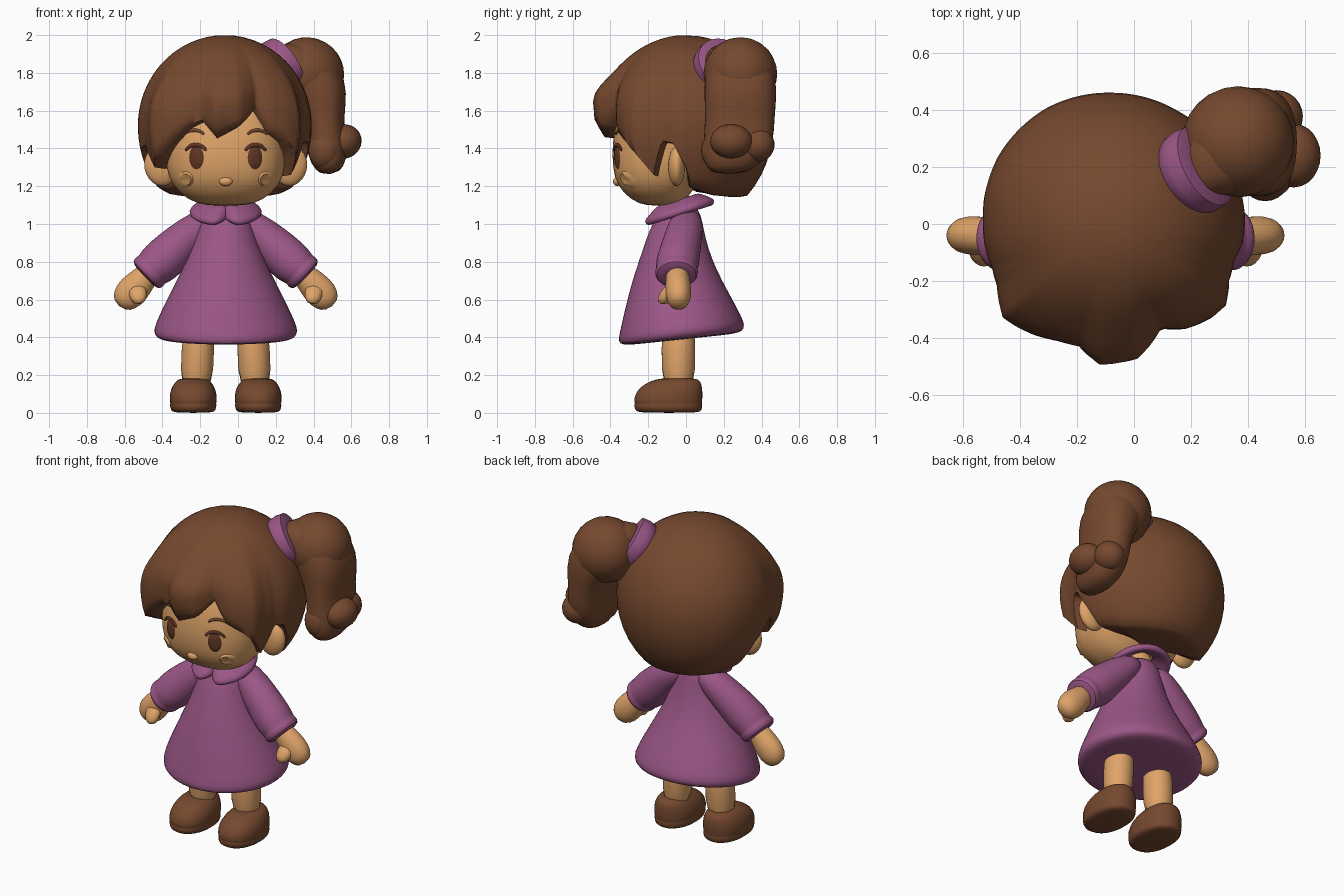
import bpy, bmesh, math
from mathutils import Vector
from mathutils.bvhtree import BVHTree

cube = bpy.data.objects.get("Cube")
if cube:
    bpy.data.objects.remove(cube, do_unlink=True)

CX = -0.065  # body centre line
Y, Z = Vector((0, 1, 0)), Vector((0, 0, 1))


def material(name, rgb):
    m = bpy.data.materials.new(name)
    m.use_nodes = True
    m.diffuse_color = (*rgb, 1)
    bsdf = next(n for n in m.node_tree.nodes if n.type == 'BSDF_PRINCIPLED')
    bsdf.inputs["Base Color"].default_value = (*rgb, 1)
    return m


SKIN = material("skin", (0.74, 0.37, 0.14))
BROWN = material("brown hair", (0.18, 0.066, 0.028))
PURPLE = material("purple cloth", (0.33, 0.095, 0.24))
DARK = material("dark eye brown", (0.12, 0.038, 0.018))


def finish(name, bm, mat, subsurf=0, angle=60):
    bmesh.ops.recalc_face_normals(bm, faces=bm.faces)
    me = bpy.data.meshes.new(name)
    bm.to_mesh(me)
    bm.free()
    me.materials.append(mat)
    me.shade_smooth()
    me.set_sharp_from_angle(angle=math.radians(angle))
    ob = bpy.data.objects.new(name, me)
    bpy.context.collection.objects.link(ob)
    if subsurf:
        mod = ob.modifiers.new("smooth", 'SUBSURF')
        mod.levels = mod.render_levels = subsurf
    return ob


def bridge(bm, rings):
    n = len(rings[0])
    for a, b in zip(rings, rings[1:]):
        for i in range(n):
            j = (i + 1) % n
            bm.faces.new((a[i], a[j], b[j], b[i]))


def loft(name, rings, mat, upright=False, power=2.0, n=20, side=1, cx=CX, warp=None):
    """Rings are (dx, y, z, width radius, depth radius) along a path."""
    bm = bmesh.new()
    pts = [Vector((cx + side * r[0], r[1], r[2])) for r in rings]
    loops = []
    for k, (p, r) in enumerate(zip(pts, rings)):
        t = Z if upright else (pts[min(k + 1, len(pts) - 1)] - pts[max(k - 1, 0)])
        u = Y.cross(t).normalized()
        loop = []
        for i in range(n):
            a = math.tau * i / n
            c, s = (math.copysign(abs(v) ** (2 / power), v) for v in (math.cos(a), math.sin(a)))
            co = p + u * r[3] * c + Y * r[4] * s
            loop.append(bm.verts.new(warp(co) if warp else co))
        loops.append(loop)
    bridge(bm, loops)
    bm.faces.new(loops[0])
    bm.faces.new(loops[-1])
    return finish(name, bm, mat, 1)


def blob(name, loc, size, mat, rot=(0, 0, 0)):
    bm = bmesh.new()
    bmesh.ops.create_uvsphere(bm, u_segments=24, v_segments=14, radius=1)
    ob = finish(name, bm, mat)
    ob.location, ob.scale, ob.rotation_euler = loc, size, rot


# Head: z, half width, front y, back y
HEAD = [(1.095, .1, -.21, -.05), (1.125, .2, -.29, -.0), (1.2, .285, -.365, .05),
        (1.3, .32, -.392, .13), (1.45, .33, -.392, .2), (1.6, .32, -.355, .22),
        (1.75, .25, -.25, .2)]
head = loft("head", [(0, (f + b) / 2, z, w, (b - f) / 2) for z, w, f, b in HEAD],
            SKIN, upright=True, power=2.35, n=32)
loft("neck", [(0, -.03, z, .075, .075) for z in (1.0, 1.08, 1.16)], SKIN, upright=True)

# Face details follow the head surface
bpy.context.view_layer.update()
surface = BVHTree.FromObject(head, bpy.context.evaluated_depsgraph_get())


def on_face(dx, z, lift):
    hit = surface.ray_cast(Vector((CX + dx, -1, z)), Y)[0]
    return hit - Y * lift


def face_disc(name, dx, z, rx, rz, mat, lifts):
    bm = bmesh.new()
    centre = bm.verts.new(on_face(dx, z, lifts[0]))
    rings = []
    for k, lift in enumerate(lifts[1:], 1):
        f = k / (len(lifts) - 1)
        rings.append([bm.verts.new(on_face(dx + rx * f * math.cos(a), z + rz * f * math.sin(a), lift))
                      for a in (math.tau * i / 24 for i in range(24))])
    for i in range(24):
        bm.faces.new((centre, rings[0][i], rings[0][(i + 1) % 24]))
    bridge(bm, rings)
    finish(name, bm, mat)


def face_arc(name, dx, z, w, h, thick, mat):
    pts = []
    for i in range(9):
        a = math.pi * (.1 + .8 * i / 8)
        p = on_face(dx + w * math.cos(a), z + h * math.sin(a), .004)
        t = thick * (.4 + .6 * math.sin(a))
        pts.append((p.x, p.y, p.z, t, .007))
    loft(name, pts, mat, n=8, cx=0)


for side, label in ((-1, "right"), (1, "left")):
    face_disc(label + "_eye", side * .155, 1.352, .042, .068, DARK, (.008, .008, .007, -.002))
    face_arc(label + "_lash", side * .158, 1.37, .058, .05, .012, DARK)
    face_arc(label + "_brow", side * .168, 1.462, .056, .035, .01, BROWN)
    face_disc(label + "_cheek", side * .215, 1.235, .046, .046, SKIN, (.006, .007, .014, -.004))

    # Ear tucked against the hair
    blob(label + "_ear", (CX + side * .345, -.05, 1.305), (.085, .045, .105), SKIN, (0, side * .25, 0))

    # Sleeve gathered into a soft cuff, then the hand
    loft(label + "_sleeve", [(.05, .0, 1.05, .05, .07), (.13, .0, .995, .09, .095),
         (.25, -.025, .89, .108, .107), (.32, -.04, .82, .118, .115), (.37, -.048, .778, .112, .115),
         (.392, -.049, .758, .1, .108), (.4, -.05, .75, .108, .117), (.425, -.05, .727, .104, .112),
         (.43, -.05, .722, .06, .065)], PURPLE, side=side)
    loft(label + "_hand", [(.37, -.045, .78, .05, .05), (.43, -.045, .715, .07, .065),
         (.49, -.04, .65, .088, .07), (.535, -.04, .6, .078, .066), (.565, -.04, .565, .04, .035)],
         SKIN, side=side)
    loft(label + "_thumb", [(.475, -.05, .70, .04, .03), (.47, -.09, .65, .05, .042),
         (.46, -.115, .605, .046, .04), (.455, -.12, .575, .022, .022)], SKIN, side=side)

    # Leg and shoe
    loft(label + "_leg", [(.14, -.04, .5, .084, .09), (.147, -.04, .35, .086, .09),
         (.157, -.04, .1, .092, .092)], SKIN, upright=True, side=side)
    shoe = [(.0, .1, -.25, .07), (.012, .12, -.27, .085), (.042, .125, -.277, .088),
            (.05, .121, -.27, .084), (.06, .126, -.279, .088), (.11, .125, -.268, .089),
            (.15, .107, -.228, .085), (.178, .083, -.165, .07), (.183, .055, -.12, .04)]
    loft(label + "_shoe", [(.172, (f + b) / 2, z, w, (b - f) / 2) for z, w, f, b in shoe],
         BROWN, upright=True, power=2.2, side=side, n=24)

blob("nose", on_face(0, 1.225, 0), (.036, .022, .024), SKIN)


# Dress with a tilted hem and closed underside
def tilt(co):
    co.z += .106 * (co.y + .02) * max(0, min(1, (.95 - co.z) / .4))
    return co


DRESS = [(1.1, .09, -.11, .05), (1.05, .125, -.15, .08), (.97, .15, -.195, .095),
         (.88, .18, -.225, .115), (.75, .235, -.275, .16), (.6, .315, -.32, .235),
         (.47, .376, -.35, .3), (.43, .384, -.36, .312), (.4, .37, -.355, .305),
         (.388, .33, -.31, .26), (.39, .15, -.15, .1)]
loft("dress", [(0, (f + b) / 2, z, w, (b - f) / 2) for z, w, f, b in DRESS],
     PURPLE, upright=True, n=28, warp=tilt)

# Rounded two-lobe collar, open at the front
bm = bmesh.new()
rings = []
for f in (0, .35, .7, 1):
    ring = []
    for i in range(64):
        a = math.tau * i / 64
        off = math.atan2(math.cos(a), -math.sin(a))
        notch = 1 - .5 * math.exp(-(off / .2) ** 2)
        reach = .08 + f * (.188 * notch - .08)
        x, y = reach * math.cos(a), reach * math.sin(a)
        ring.append(bm.verts.new((CX + x, y - .04, 1.12 - .07 * f ** 1.3 + .31 * y)))
    rings.append(ring)
bridge(bm, rings)
collar = finish("collar", bm, PURPLE)
solid = collar.modifiers.new("thickness", 'SOLIDIFY')
solid.thickness, solid.offset = .042, 0
collar.modifiers.new("round", 'SUBSURF').levels = 1

# Hair cap: direction in degrees, reach, bottom edge height
EDGE = [(0, .46, 1.3), (4, .46, 1.2), (30, .46, 1.16), (60, .455, 1.15), (90, .46, 1.15),
        (120, .47, 1.15), (150, .47, 1.16), (168, .465, 1.2), (178, .46, 1.33), (188, .46, 1.4),
        (200, .455, 1.42), (208, .465, 1.3), (220, .51, 1.36), (230, .49, 1.43), (244, .455, 1.52),
        (254, .44, 1.55), (264, .485, 1.46), (280, .47, 1.52), (294, .4, 1.62), (304, .445, 1.49),
        (316, .475, 1.44), (324, .485, 1.38), (334, .45, 1.26), (343, .44, 1.44), (351, .455, 1.43),
        (360, .46, 1.3)]


def hair_edge(deg):
    for (a, ra, za), (b, rb, zb) in zip(EDGE, EDGE[1:]):
        if a <= deg <= b:
            t = (deg - a) / (b - a)
            return ra + (rb - ra) * t, za + (zb - za) * t


bm = bmesh.new()
SEG, ROWS, MID, UP, DOWN = 180, 18, 1.52, .48, .52
grid = [[] for _ in range(ROWS + 2)]
for i in range(SEG):
    deg = 360 * i / SEG
    d = Vector((math.cos(math.radians(deg)), math.sin(math.radians(deg)), 0))
    reach, low = hair_edge(deg)
    end = math.acos((low - MID) / (UP if low > MID else DOWN))
    fringe = max(0, -d.y) ** 6
    for k in range(ROWS):
        th = end * (k + 1) / ROWS
        c = math.cos(th)
        z = MID + c * (UP if c > 0 else DOWN)
        r = (.46 + (reach - .46) * min(1, th / 1.3) ** 2) * math.sin(th)
        # The fringe swells forward and its tips curl in
        r += fringe * (.035 * math.exp(-((z - 1.69) / .09) ** 2) - .05 * max(0, min(1, (1.55 - z) / .09)))
        grid[k].append(bm.verts.new(Vector((-.07, 0, z)) + d * r))
    # Underside turns in beneath the head
    for row, shrink, rise in ((ROWS, .86, -.008), (ROWS + 1, .2, .02)):
        grid[row].append(bm.verts.new(Vector((-.07, 0, low + rise)) + d * r * shrink))
bridge(bm, grid)
bm.faces.new(grid[0])
finish("hair_cap", bm, BROWN, angle=70)

# Side ponytail: round crown, hanging tail and curled ends
blob("ponytail_crown", (.365, .288, 1.795), (.197, .195, .193), BROWN, (0, .3, 0))
loft("ponytail", [(.19, .19, 1.81, .1, .1), (.26, .23, 1.845, .13, .14), (.34, .28, 1.82, .15, .175),
     (.415, .288, 1.75, .16, .193), (.445, .288, 1.66, .14, .192), (.455, .285, 1.55, .103, .185),
     (.468, .278, 1.43, .11, .188), (.48, .25, 1.33, .1, .16), (.488, .22, 1.262, .05, .09)],
     BROWN, cx=0, power=2.4)
blob("outer_curl", (.56, .24, 1.437), (.095, .112, .09), BROWN, (0, -.4, 0))
blob("back_curl", (.5, .377, 1.42), (.092, .092, .09), BROWN)
blob("front_curl", (.46, .168, 1.39), (.088, .088, .105), BROWN)

bm = bmesh.new()
rings = []
for h, r in ((-.06, .13), (-.05, .148), (0, .157), (.045, .152), (.055, .12)):
    rings.append([bm.verts.new((r * math.cos(math.tau * i / 32), r * math.sin(math.tau * i / 32), h))
                  for i in range(32)])
bridge(bm, rings)
bm.faces.new(rings[0])
bm.faces.new(rings[-1])
band = finish("hair_band", bm, PURPLE)
band.location = (.217, .187, 1.828)
band.rotation_euler = Vector((.75, .4, .5)).to_track_quat('Z', 'Y').to_euler()
